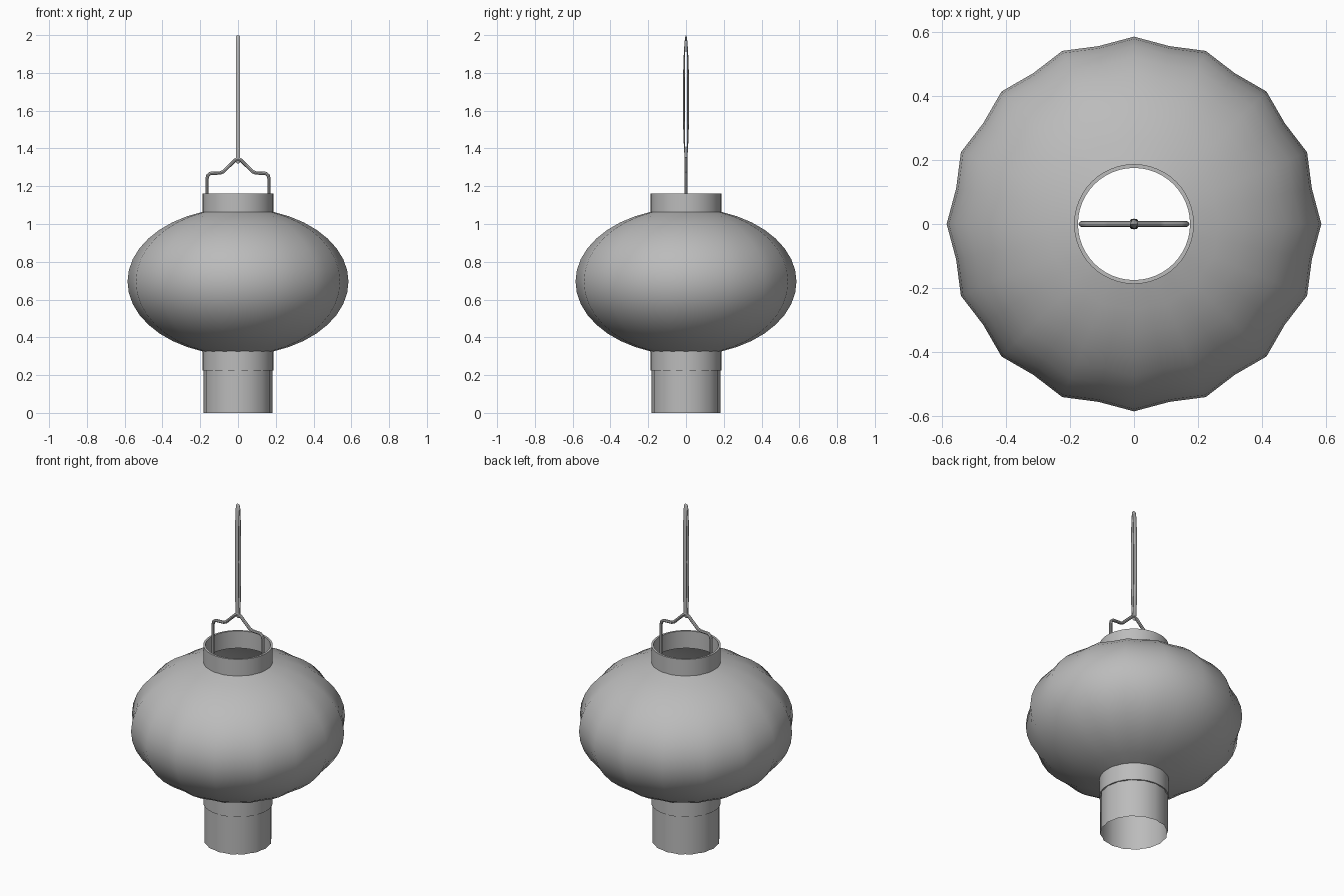
import bpy, bmesh, math

if "Cube" in bpy.data.objects:
    bpy.data.objects.remove(bpy.data.objects["Cube"])

grey = bpy.data.materials.new("lantern grey")
grey.diffuse_color = (0.5, 0.5, 0.5, 1)
grey.use_nodes = True
grey.node_tree.nodes["Principled BSDF"].inputs["Base Color"].default_value = grey.diffuse_color


def finish(obj, angle=40):
    obj.data.materials.append(grey)
    bpy.ops.object.select_all(action='DESELECT')
    obj.select_set(True)
    bpy.context.view_layer.objects.active = obj
    bpy.ops.object.shade_smooth_by_angle(angle=math.radians(angle))


def grid_mesh(name, rows, close_rows=False, angle=40):
    """Skin rows of points; every row is a closed ring."""
    bm = bmesh.new()
    rings = [[bm.verts.new(p) for p in row] for row in rows]
    n, count = len(rings[0]), len(rings)
    for i in range(count if close_rows else count - 1):
        a, b = rings[i], rings[(i + 1) % count]
        for j in range(n):
            k = (j + 1) % n
            bm.faces.new((a[j], a[k], b[k], b[j]))
    if close_rows:
        bmesh.ops.recalc_face_normals(bm, faces=bm.faces)
    mesh = bpy.data.meshes.new(name)
    bm.to_mesh(mesh)
    bm.free()
    obj = bpy.data.objects.new(name, mesh)
    bpy.context.collection.objects.link(obj)
    finish(obj, angle)


def lathe(name, profile, segments, valley=1.0, close=False, angle=40):
    """Revolve (radius, z) points; every second column is pulled in by valley."""
    rows = []
    for r, z in profile:
        row = []
        for j in range(segments):
            a = 2 * math.pi * j / segments
            s = r * (valley if j % 2 else 1.0)
            row.append((s * math.cos(a), s * math.sin(a), z))
        rows.append(row)
    grid_mesh(name, rows, close, angle)


# Ribbed paper body: an ellipse cut off at the two collars
cut = math.acos(0.185 / 0.585)
body = []
for i in range(17):
    t = -cut + 2 * cut * i / 16
    body.append((0.585 * math.cos(t), 0.695 + 0.39 * math.sin(t)))
lathe("paper_body", body, 32, valley=0.968)

# Collars: short open rings with a wall
for name, low, high in (("top_collar", 1.06, 1.162), ("bottom_collar", 0.225, 0.33)):
    lathe(name, [(0.187, low), (0.187, high), (0.175, high), (0.175, low)], 48, close=True)

# Pleated open skirt hanging below
lathe("fringe_skirt", [(0.183, 0.0), (0.183, 0.24)], 32, valley=0.968)

# Bent wire handle
half = [(-0.164, 1.07), (-0.164, 1.24), (-0.160, 1.257), (-0.146, 1.268),
        (-0.095, 1.27), (-0.078, 1.277), (-0.015, 1.338)]
path = half + [(0, 1.345)] + [(-x, z) for x, z in reversed(half)]
curve = bpy.data.curves.new("wire_handle", 'CURVE')
curve.dimensions = '3D'
curve.bevel_depth = 0.009
curve.bevel_resolution = 2
curve.use_fill_caps = True
spline = curve.splines.new('POLY')
spline.points.add(len(path) - 1)
for point, (x, z) in zip(spline.points, path):
    point.co = (x, 0, z, 1)
wire = bpy.data.objects.new("wire_handle", curve)
bpy.context.collection.objects.link(wire)
bpy.context.view_layer.objects.active = wire
wire.select_set(True)
bpy.ops.object.convert(target='MESH')
finish(bpy.context.view_layer.objects.active)

# Long flattened hanging loop
loop = []
for i in range(48):
    a = 2 * math.pi * i / 48
    ring = []
    for j in range(10):
        b = 2 * math.pi * j / 10
        out = math.cos(b)
        ring.append((0.0125 * math.sin(b),
                     (0.0115 + 0.005 * out) * math.cos(a),
                     1.66 + (0.328 + 0.012 * out) * math.sin(a)))
    loop.append(ring)
grid_mesh("hanging_loop", loop, close_rows=True, angle=60)
